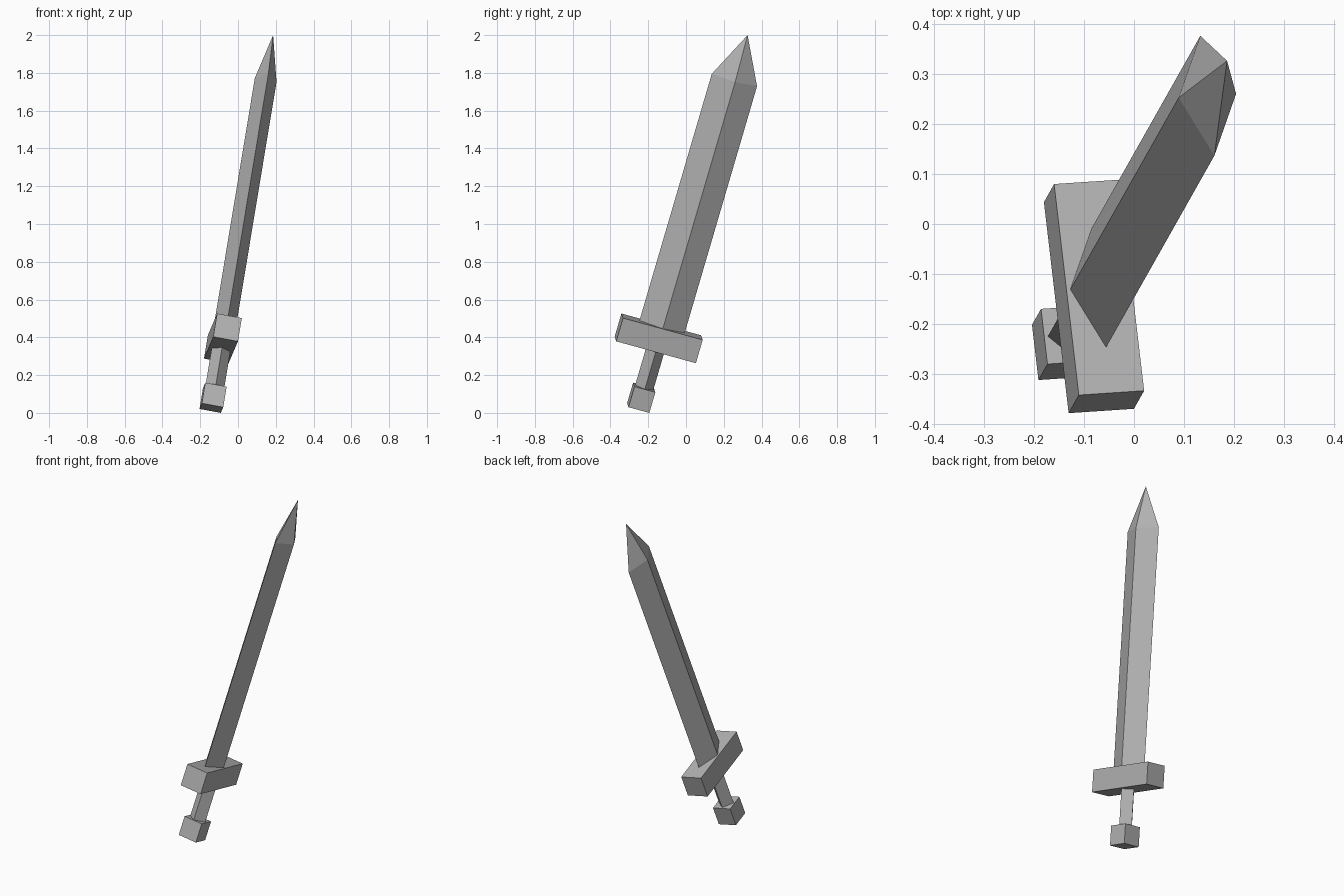
import bpy, bmesh
from mathutils import Matrix, Vector

default = bpy.data.objects.get("Cube")
if default:
    bpy.data.objects.remove(default, do_unlink=True)

steel = bpy.data.materials.new("grey_steel")
steel.use_nodes = True
GREY = (0.45, 0.45, 0.45, 1)
steel.diffuse_color = GREY
steel.node_tree.nodes["Principled BSDF"].inputs["Base Color"].default_value = GREY

# Tilted sword frame: x = thickness, y = guard length, z = along the blade
along = Vector((0.157, 0.278, 0.948)).normalized()
thick = Vector((-0.114, 0.955, -0.273)).cross(along).normalized()
wide = along.cross(thick)
frame = Matrix((thick, wide, along)).transposed().to_4x4()
frame.translation = (-0.132, -0.237, 0.08)


def finish(name, bm):
    bmesh.ops.recalc_face_normals(bm, faces=bm.faces)
    mesh = bpy.data.meshes.new(name)
    bm.to_mesh(mesh)
    bm.free()
    mesh.materials.append(steel)
    obj = bpy.data.objects.new(name, mesh)
    bpy.context.collection.objects.link(obj)
    obj.matrix_world = frame


def box(name, size, z):
    bm = bmesh.new()
    bmesh.ops.create_cube(bm, size=1)
    bmesh.ops.scale(bm, vec=size, verts=bm.verts)
    bmesh.ops.translate(bm, vec=(0, 0, z), verts=bm.verts)
    finish(name, bm)


def diamond_bar(name, half_x, half_y, z0, z1, tip=None):
    """Four-sided bar with its ridges on the axes, optionally pointed."""
    bm = bmesh.new()
    corners = [(half_x, 0), (0, half_y), (-half_x, 0), (0, -half_y)]
    low, high = [[bm.verts.new((x, y, z)) for x, y in corners] for z in (z0, z1)]
    bm.faces.new(low)
    apex = bm.verts.new((0, 0, tip)) if tip else None
    for i in range(4):
        j = (i + 1) % 4
        bm.faces.new((low[i], low[j], high[j], high[i]))
        if apex:
            bm.faces.new((high[i], high[j], apex))
    if not apex:
        bm.faces.new(high)
    finish(name, bm)


# Parts from the bottom up
box("pommel", (0.115, 0.115, 0.115), 0)
diamond_bar("grip", 0.05, 0.05, 0.05, 0.28)
box("guard", (0.133, 0.44, 0.13), 0.332)
diamond_bar("blade", 0.0585, 0.125, 0.39, 1.775, tip=2.026)
